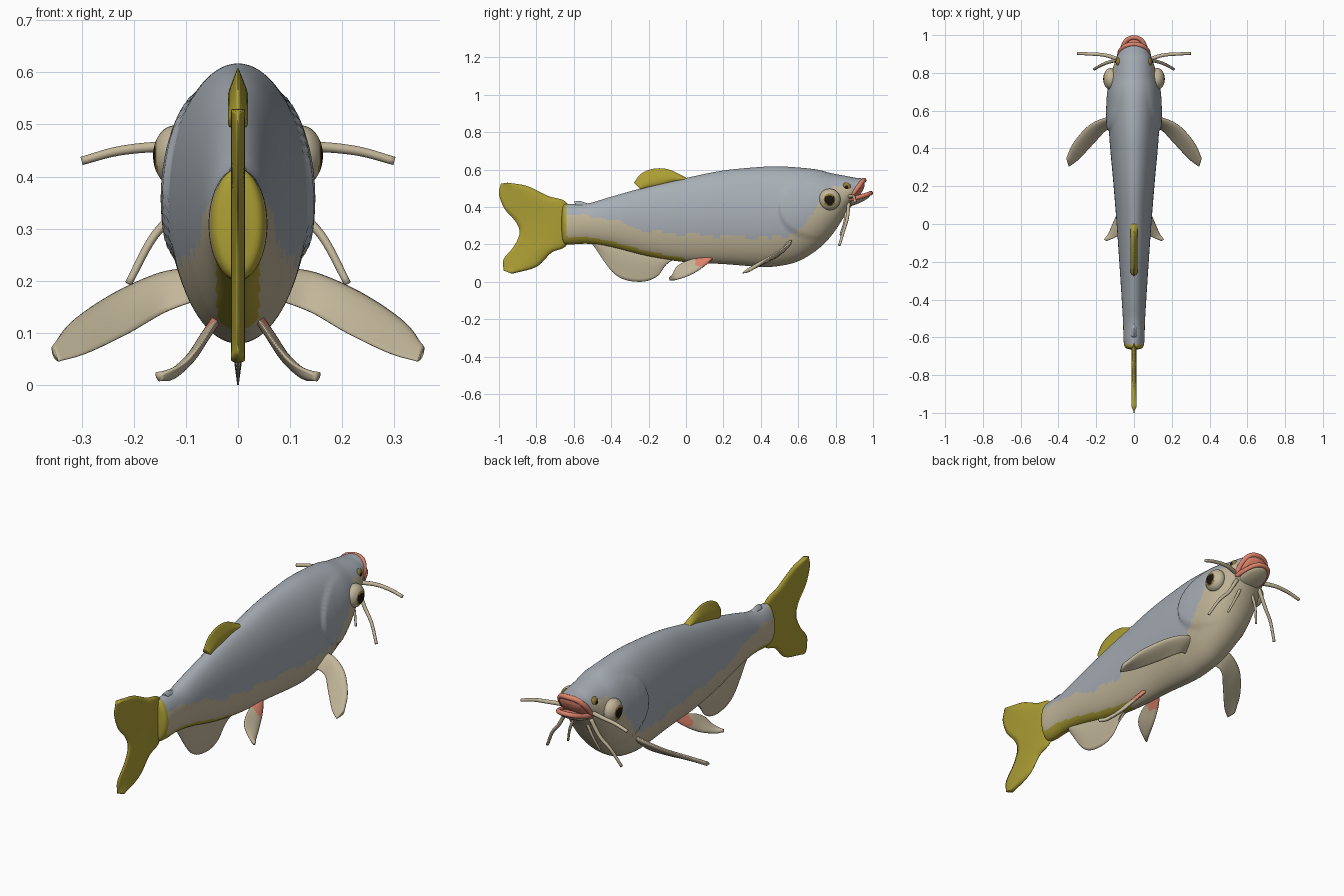
import bpy, bmesh, math
from mathutils import Vector, Matrix

cube = bpy.data.objects.get("Cube")
if cube:
    bpy.data.objects.remove(cube, do_unlink=True)


def material(name, rgb):
    m = bpy.data.materials.new(name)
    m.use_nodes = True
    m.diffuse_color = (*rgb, 1)
    m.node_tree.nodes["Principled BSDF"].inputs["Base Color"].default_value = (*rgb, 1)
    return m


GREY = material("slate grey", (.38, .42, .46))
TAN = material("belly tan", (.54, .47, .32))
YELLOW = material("fin yellow", (.42, .35, .035))
PINK = material("lip pink", (.72, .23, .15))
BLACK = material("pupil black", (.012, .008, .006))
GOLD = material("eye gold", (.27, .19, .04))


def finish(bm, name, mats, rule=None):
    """Turn a bmesh into a smooth object; rule picks a material slot per face centre."""
    bmesh.ops.recalc_face_normals(bm, faces=bm.faces)
    for f in bm.faces:
        f.smooth = True
        if rule:
            f.material_index = rule(f.calc_center_median())
    mesh = bpy.data.meshes.new(name)
    bm.to_mesh(mesh)
    bm.free()
    for m in mats:
        mesh.materials.append(m)
    obj = bpy.data.objects.new(name, mesh)
    bpy.context.collection.objects.link(obj)
    return obj


def spline(points, n):
    """Sample a smooth curve through the points."""
    p = [Vector(q) for q in points]
    p = [2 * p[0] - p[1]] + p + [2 * p[-1] - p[-2]]
    out = []
    for k in range(n + 1):
        t = k / n * (len(p) - 3)
        i = min(int(t), len(p) - 4)
        t -= i
        a, b, c, d = p[i:i + 4]
        out.append(b + (c - a) * (t / 2) + (2 * a - 5 * b + 4 * c - d) * (t * t / 2)
                   + (3 * b - a - 3 * c + d) * (t ** 3 / 2))
    return out


def loft(name, rings, mats, rule=None):
    bm = bmesh.new()
    rows = [[bm.verts.new(v) for v in r] for r in rings]
    n = len(rows[0])
    for a, b in zip(rows, rows[1:]):
        for i in range(n):
            j = (i + 1) % n
            bm.faces.new((a[i], a[j], b[j], b[i]))
    bm.faces.new(rows[0])
    bm.faces.new(rows[-1])
    return finish(bm, name, mats, rule)


def fin(name, lead, trail, thick, mats, rule=None, n=32, k=10):
    """Thin lens-shaped sheet between two edge curves."""
    A, B = spline(lead, n), spline(trail, n)
    rings = []
    for i, (a, b) in enumerate(zip(A, B)):
        j, h = min(i + 1, n), max(i - 1, 0)
        along = (A[j] + B[j]) - (A[h] + B[h])
        normal = (b - a).cross(along).normalized()
        us = [q / k for q in range(k + 1)]
        off = [normal * (thick * math.sin(math.pi * u ** .6) + .0015) for u in us]
        mid = [a.lerp(b, u) for u in us]
        rings.append([m + o for m, o in zip(mid, off)]
                     + [m - o for m, o in reversed(list(zip(mid, off)))])
    return loft(name, rings, mats, rule)


def tube(name, points, r0, r1, mat, n=24, sides=10):
    path = spline(points, n)
    rings = []
    for i, c in enumerate(path):
        t = path[min(i + 1, n)] - path[max(i - 1, 0)]
        u = t.cross(Vector((0, 1, 0))).normalized()
        v = t.cross(u).normalized()
        r = r0 + (r1 - r0) * i / n
        rings.append([c + (u * math.cos(g) + v * math.sin(g)) * r
                      for g in (math.tau * q / sides for q in range(sides))])
    return loft(name, rings, [mat])


def ellipsoid(name, centre, radii, mats, rule=None, tilt=0):
    bm = bmesh.new()
    mat = (Matrix.Translation(centre) @ Matrix.Rotation(tilt, 4, 'X')
           @ Matrix.Diagonal((*radii, 1)) @ Matrix.Rotation(math.pi / 2, 4, 'Y'))
    bmesh.ops.create_uvsphere(bm, u_segments=32, v_segments=32, radius=1, matrix=mat)
    return finish(bm, name, mats, rule)


def lookup(table, x):
    for (a, p), (b, q) in zip(table, table[1:]):
        if x <= b:
            return p + (q - p) * max(0, (x - a) / (b - a))
    return table[-1][1]


# Body: y, underside, back, half width
SECTIONS = [(-.665, .26, .36, .015), (-.655, .21, .41, .045), (-.62, .2, .415, .055),
            (-.52, .203, .42, .058), (-.4, .185, .455, .065), (-.2, .135, .51, .078),
            (0, .105, .555, .092), (.2, .095, .595, .108), (.4, .08, .614, .126),
            (.5, .085, .617, .133), (.6, .11, .611, .137), (.7, .17, .6, .137),
            (.78, .25, .58, .124), (.86, .37, .565, .1), (.9, .425, .557, .083),
            (.94, .48, .553, .06), (.955, .51, .548, .02)]
BOUNDARY = [(-.65, .36), (-.45, .345), (-.2, .27), (0, .255), (.3, .24), (.48, .23),
            (.6, .27), (.68, .36), (.73, .49), (.8, .515), (.87, .5), (.95, .45)]


def gill_bump(y, z):
    d = math.hypot((y - .7) / .21, (z - .4) / .17)
    return .012 * min(1, max(0, (1 - d) / .06)) * min(1, max(0, (.78 - y) / .2))


def body_colour(c):
    low = lookup([(s[0], s[1]) for s in SECTIONS], c.y)
    if c.y < -.64 or (c.y < 0 and c.z < low + .02 - .03 * c.y):
        return 2
    if c.y > .895 and c.z < .45 + (c.y - .87) * 1.1:
        return 3
    wave = .008 * math.sin(c.y * 31) + .005 * math.sin(c.y * 67)
    return 1 if c.z < lookup(BOUNDARY, c.y) + wave else 0


rings = []
for y, lo, hi, w in spline(SECTIONS, 176):
    ring = []
    for q in range(80):
        a = math.tau * q / 80
        z = (lo + hi) / 2 + (hi - lo) / 2 * math.cos(a)
        ring.append(Vector(((w + gill_bump(y, z)) * math.sin(a), y, z)))
    rings.append(ring)
loft("body", rings, [GREY, TAN, YELLOW, PINK], body_colour)


# Fins on the centre line
def flat(points):
    return [(0, y, z) for y, z in points]


fin("tail_fin",
    flat([(-.955, .53), (-.85, .512), (-.74, .46), (-.63, .41),
          (-.63, .21), (-.72, .155), (-.8, .08), (-.93, .043)]),
    flat([(-.99, .525), (-1, .47), (-.97, .39), (-.91, .32),
          (-.89, .26), (-.92, .19), (-.975, .12), (-.975, .06)]), .012, [YELLOW], n=48)
fin("dorsal_fin",
    flat([(.01, .54), (-.06, .53), (-.13, .51), (-.19, .5), (-.24, .49)]),
    flat([(0, .557), (-.09, .6), (-.17, .605), (-.24, .578), (-.278, .53)]), .018, [YELLOW])
fin("anal_fin",
    flat([(-.03, .13), (-.15, .15), (-.27, .18), (-.4, .21), (-.49, .225)]),
    flat([(-.1, .105), (-.16, .025), (-.26, 0), (-.38, .04), (-.5, .2)]), .012, [TAN])
fin("small_back_fin", flat([(-.52, .4), (-.56, .4), (-.585, .405)]),
    flat([(-.53, .42), (-.57, .432), (-.6, .428)]), .015, [GREY])

# Mouth
tube("upper_lip", [(-.078, .875, .45), (-.072, .915, .5), (-.045, .942, .535), (0, .952, .543),
                   (.045, .942, .535), (.072, .915, .5), (.078, .875, .45)], .013, .013, PINK)
tube("lower_lip", [(-.075, .87, .44), (-.064, .925, .453), (-.04, .972, .468), (0, .988, .474),
                   (.04, .972, .468), (.064, .925, .453), (.075, .87, .44)], .012, .012, PINK)
ellipsoid("lower_jaw", (0, .905, .436), (.066, .085, .022), [TAN, PINK],
          lambda c: int(c.z > .436 + (c.y - .905) * .36), tilt=.36)

for s, side in ((1, "left"), (-1, "right")):
    def m(points):
        return [(s * x, y, z) for x, y, z in points]

    # Paired fins
    fin(side + "_pectoral_fin",
        m([(.08, .56, .225), (.15, .562, .215), (.24, .52, .175), (.32, .43, .12), (.358, .35, .07)]),
        m([(.075, .5, .165), (.14, .5, .14), (.21, .43, .1), (.29, .345, .062), (.345, .303, .046)]),
        .009, [TAN])
    fin(side + "_pelvic_fin",
        m([(.04, .15, .13), (.07, .1, .085), (.1, .03, .04), (.135, -.05, .012), (.157, -.083, .014)]),
        m([(.035, .07, .13), (.05, 0, .11), (.07, -.05, .08), (.1, -.07, .045), (.145, -.09, .02)]),
        .008, [TAN, PINK], lambda c: int(c.z > .085 and c.y > .05))

    # Barbels
    tube(side + "_upper_barbel", m([(.06, .865, .455), (.15, .893, .457), (.23, .9, .449),
                                    (.3, .903, .43)]), .011, .008, TAN)
    tube(side + "_lower_barbel", m([(.07, .87, .42), (.115, .862, .34), (.165, .845, .28),
                                    (.21, .82, .195)]), .01, .007, TAN)
    tube(side + "_chin_barbel", m([(.04, .855, .38), (.065, .848, .32), (.09, .825, .25)]),
         .008, .005, TAN)

    # Eye and nostril, coloured in rings around their centres
    def eye_colour(c):
        r = math.hypot(c.y - .768, c.z - .437)
        return 2 if r < .027 else 1 if r < .033 else 0

    ellipsoid(side + "_eye", (s * .122, .768, .44), (.041, .058, .058),
              [TAN, GOLD, BLACK], eye_colour)
    ellipsoid(side + "_nostril", (s * .079, .858, .506), (.018, .025, .025), [GOLD, BLACK],
              lambda c: int(math.hypot(c.y - .858, c.z - .506) < .009))
